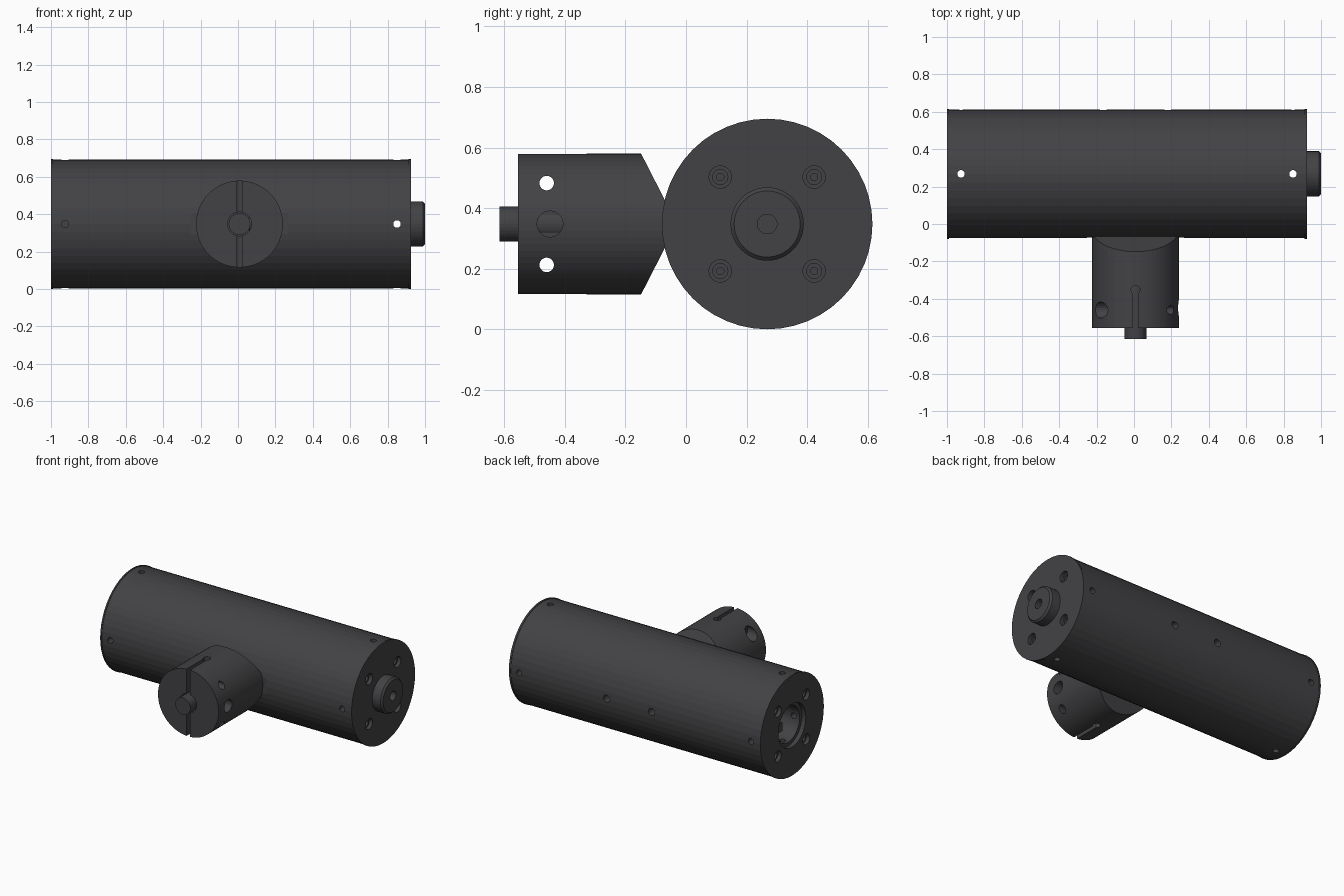
import bpy, bmesh
from math import pi, tau
from mathutils import Vector, Matrix

if "Cube" in bpy.data.objects:
    bpy.data.objects.remove(bpy.data.objects["Cube"])

CY, CZ, NX = 0.268, 0.3475, 0.008   # body axis (y, z) and neck axis x
X, Y, Z = Vector((1, 0, 0)), Vector((0, 1, 0)), Vector((0, 0, 1))
dark = bpy.data.materials.new("dark_grey")
dark.diffuse_color = (0.055, 0.055, 0.06, 1)
dark.use_nodes = True
dark.node_tree.nodes["Principled BSDF"].inputs["Base Color"].default_value = dark.diffuse_color


def finish(name, bm):
    bmesh.ops.recalc_face_normals(bm, faces=bm.faces)
    me = bpy.data.meshes.new(name)
    bm.to_mesh(me)
    bm.free()
    ob = bpy.data.objects.new(name, me)
    bpy.context.collection.objects.link(ob)
    me.materials.append(dark)
    return ob


def lathe(name, profile, origin, axis, n=48):
    """Revolve (distance along axis, radius) points around an axis."""
    bm = bmesh.new()
    vs = [bm.verts.new((r, 0, h)) for h, r in profile]
    es = [bm.edges.new(p) for p in zip(vs, vs[1:])]
    bmesh.ops.spin(bm, geom=vs + es, cent=(0, 0, 0), axis=(0, 0, 1),
                   angle=tau, steps=n, use_merge=False)
    bmesh.ops.remove_doubles(bm, verts=bm.verts, dist=1e-5)
    rot = Z.rotation_difference(axis).to_matrix().to_4x4()
    bm.transform(Matrix.Translation(origin) @ rot)
    return finish(name, bm)


def rod(name, a, b, r, n=24):
    a, b = Vector(a), Vector(b)
    length = (b - a).length
    return lathe(name, [(0, 0), (0, r), (length, r), (length, 0)], a, (b - a).normalized(), n)


def box(name, lo, hi):
    lo, hi = Vector(lo), Vector(hi)
    bm = bmesh.new()
    bmesh.ops.create_cube(bm, size=1)
    bm.transform(Matrix.Translation((lo + hi) / 2) @ Matrix.Diagonal((*(hi - lo), 1)))
    return finish(name, bm)


def boolean(ob, tool, op='DIFFERENCE'):
    m = ob.modifiers.new("cut", 'BOOLEAN')
    m.operation, m.object, m.solver = op, tool, 'EXACT'
    bpy.context.view_layer.objects.active = ob
    bpy.ops.object.modifier_apply(modifier=m.name)
    bpy.data.objects.remove(tool)


# Main tube with end rims, stepped bore on the left and boss on the right
body = lathe("body_tube", [
    (-0.78, 0), (-0.78, 0.125), (-0.97, 0.125), (-0.97, 0.15), (-1.0, 0.15),
    (-1.0, 0.3475), (-0.99, 0.3475), (-0.99, 0.344), (0.912, 0.344), (0.912, 0.3475),
    (0.925, 0.3475), (0.925, 0.121), (0.988, 0.121), (1.0, 0.109),
    (1.0, 0.032), (0.91, 0.032), (0.91, 0)], (0, CY, CZ), X)

# Flat seat for the neck
boolean(body, box("seat_cut", (NX - 0.26, -0.2, CZ - 0.1), (NX + 0.26, CY - 0.339, CZ + 0.1)))

# Radial screw holes near both ends
for x in (-0.925, 0.85):
    boolean(body, rod("hole_z", (x, CY, -0.1), (x, CY, 0.8), 0.02))
    boolean(body, rod("hole_y", (x, CY - 0.5, CZ), (x, CY + 0.5, CZ), 0.02))

# Two blind holes in the back
for dx in (-0.172, 0.172):
    boolean(body, rod("back_hole", (NX + dx, CY + 0.2, CZ), (NX + dx, 0.7, CZ), 0.025))

# Stepped screw holes in both end faces
step = [(-0.05, 0), (-0.05, 0.037), (0.025, 0.037), (0.025, 0.025),
        (0.05, 0.025), (0.05, 0.012), (0.07, 0.012), (0.07, 0)]
for x, axis in ((-1.0, X), (0.925, -X)):
    for sy in (-1, 1):
        for sz in (-1, 1):
            boolean(body, lathe("end_hole", step, (x, CY + sy * 0.155, CZ + sz * 0.155), axis, 24))

# Drive tab inside the left bore
box("bore_tab", (-0.96, CY + 0.05, CZ - 0.03), (-0.77, CY + 0.12, CZ + 0.03))

# Clamp neck: cylinder trimmed to a wedge where it meets the tube
neck = rod("clamp_neck", (NX, -0.555, CZ), (NX, 0.05, CZ), 0.232, 64)
bm = bmesh.new()
prof = [(-0.8, -0.4), (-0.234, -0.4), (-0.06, -0.06), (-0.04, -0.06),
        (-0.04, 0.06), (-0.06, 0.06), (-0.234, 0.4), (-0.8, 0.4)]
face = bm.faces.new([bm.verts.new((-0.5, y, CZ + z)) for y, z in prof])
ext = bmesh.ops.extrude_face_region(bm, geom=[face])
bmesh.ops.translate(bm, vec=(1, 0, 0),
                    verts=[g for g in ext["geom"] if isinstance(g, bmesh.types.BMVert)])
boolean(neck, finish("wedge", bm), 'INTERSECT')

# Neck bore, clamping slit and its relief hole
boolean(neck, rod("bore", (NX, -0.7, CZ), (NX, -0.2, CZ), 0.064, 32))
boolean(neck, box("slit", (NX - 0.013, -0.7, 0), (NX + 0.013, -0.35, 0.7)))
boolean(neck, rod("relief", (NX, -0.352, 0), (NX, -0.352, 0.7), 0.024))

# Clamp screw holes (counterbored on the left) and the set screw hole
for sz in (-1, 1):
    z = CZ + sz * 0.135
    boolean(neck, rod("clamp_hole", (-0.4, -0.46, z), (0.4, -0.46, z), 0.024))
    boolean(neck, rod("clamp_head", (-0.4, -0.46, z), (-0.12, -0.46, z), 0.044))
boolean(neck, rod("set_hole", (NX + 0.05, -0.449, CZ), (0.4, -0.449, CZ), 0.043))

# Shaft through the neck
lathe("shaft", [(0, 0), (0, 0.03), (0, 0.058), (0.42, 0.058), (0.42, 0)],
      (NX, -0.615, CZ), Y, 32)
